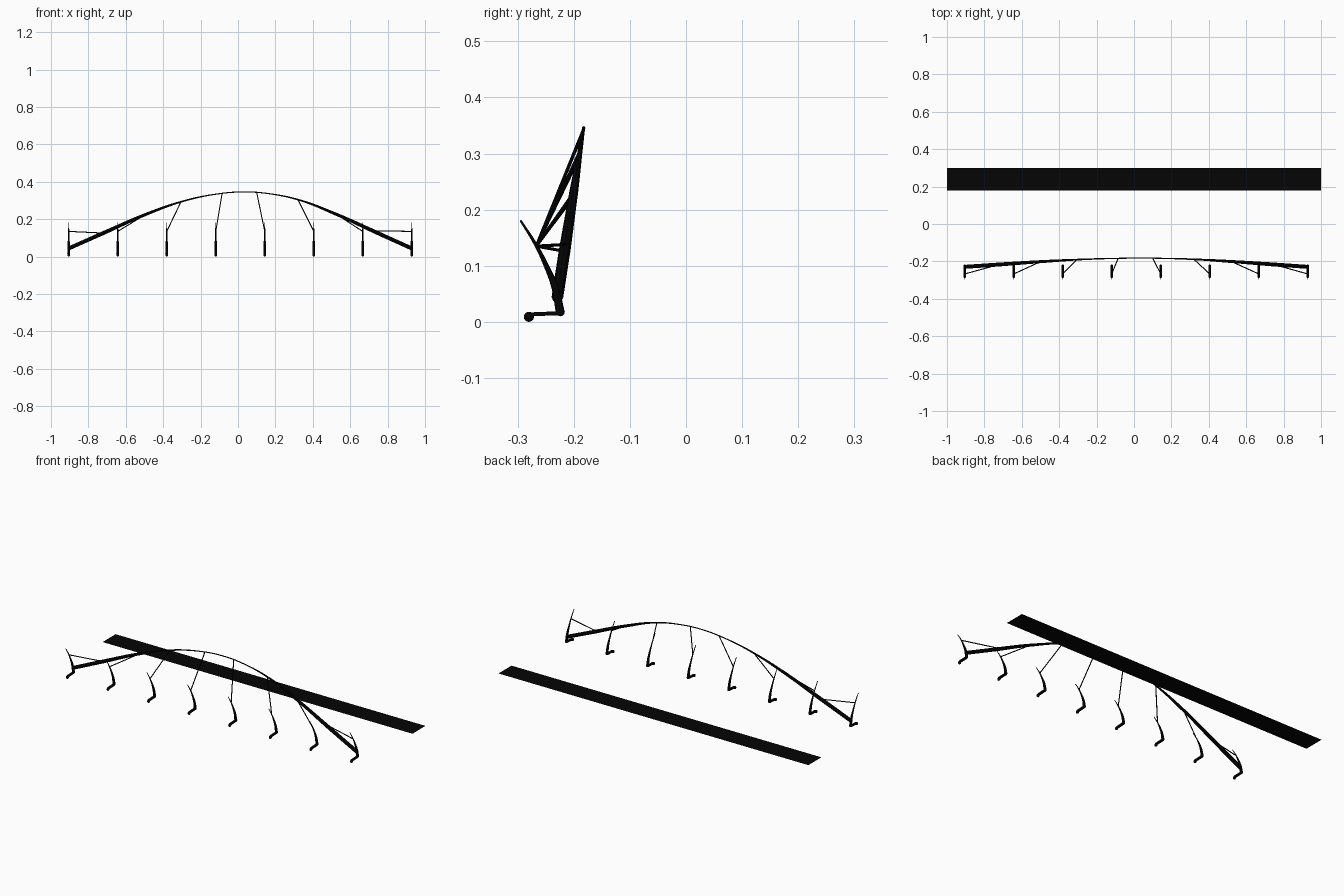
import bpy

cube = bpy.data.objects.get("Cube")
if cube:
    bpy.data.objects.remove(cube, do_unlink=True)

COLOR = (0.0015, 0.0015, 0.0015, 1)
black = bpy.data.materials.new("black")
black.use_nodes = True
black.diffuse_color = COLOR
black.node_tree.nodes["Principled BSDF"].inputs["Base Color"].default_value = COLOR


def tube(name, points, smooth=False):
    """Round tapered tube through (x, y, z, radius) points, as a mesh."""
    curve = bpy.data.curves.new(name, 'CURVE')
    curve.dimensions = '3D'
    curve.bevel_depth = 1
    curve.bevel_resolution = 2
    curve.use_fill_caps = True
    curve.resolution_u = 6
    if smooth:
        spline = curve.splines.new('BEZIER')
        spline.bezier_points.add(len(points) - 1)
        for bp, p in zip(spline.bezier_points, points):
            bp.co, bp.radius = p[:3], p[3]
            bp.handle_left_type = bp.handle_right_type = 'AUTO'
    else:
        spline = curve.splines.new('POLY')
        spline.points.add(len(points) - 1)
        for sp, p in zip(spline.points, points):
            sp.co, sp.radius = (*p[:3], 1), p[3]
    obj = bpy.data.objects.new(name, curve)
    bpy.context.collection.objects.link(obj)
    bpy.ops.object.select_all(action='DESELECT')
    obj.select_set(True)
    bpy.context.view_layer.objects.active = obj
    bpy.ops.object.convert(target='MESH')
    obj = bpy.context.object
    obj.data.materials.clear()
    obj.data.materials.append(black)
    bpy.ops.object.shade_smooth_by_angle()


def ball(name, loc, scale):
    bpy.ops.mesh.primitive_uv_sphere_add(segments=12, ring_count=8, location=loc)
    obj = bpy.context.object
    obj.name = name
    obj.scale = scale
    obj.data.materials.append(black)
    bpy.ops.object.shade_smooth_by_angle()


def box(name, loc, size, tilt):
    bpy.ops.mesh.primitive_cube_add(size=1, location=loc, rotation=(tilt, 0, 0))
    obj = bpy.context.object
    obj.name = name
    obj.scale = size
    obj.data.materials.append(black)


# Flat strip behind the arch, just above the ground
bpy.ops.mesh.primitive_plane_add(size=1, location=(0, 0.24, 0.013))
strip = bpy.context.object
strip.name = "ground_strip"
strip.scale = (2, 0.12, 1)
strip.data.materials.append(black)

# Leaning arch, thick at its ends and slender at its crown
profile = [(-0.905, 0.044, 0.0105), (-0.72, 0.126, 0.0105), (-0.49, 0.227, 0.008),
           (-0.295, 0.296, 0.0045), (-0.125, 0.333, 0.003), (0.03, 0.346, 0.003),
           (0.17, 0.336, 0.003), (0.33, 0.302, 0.0045), (0.515, 0.231, 0.008),
           (0.745, 0.127, 0.0105), (0.929, 0.044, 0.0105)]
tube("arch", [(x, -0.236 + 0.155 * z, z, r) for x, z, r in profile], smooth=True)

# Curved posts with feet, each tied to the arch by a cable
stays = [(-0.72, 0.126), (-0.5, 0.222), (-0.305, 0.293), (-0.085, 0.338),
         (0.1, 0.343), (0.32, 0.305), (0.52, 0.23), (0.74, 0.138)]
for i, (sx, sz) in enumerate(stays):
    x = -0.905 + 0.262 * i
    n = i + 1
    tube(f"post_{n}", [(x, -0.224, 0.016, 0.008), (x, -0.233, 0.06, 0.0065),
                       (x, -0.249, 0.1, 0.0045), (x, -0.268, 0.138, 0.003),
                       (x, -0.295, 0.181, 0.0018)], smooth=True)
    box(f"foot_{n}", (x, -0.251, 0.0145), (0.014, 0.054, 0.007), 0.04)
    ball(f"heel_joint_{n}", (x, -0.224, 0.018), (0.008, 0.008, 0.008))
    ball(f"foot_tip_{n}", (x, -0.28, 0.009), (0.008, 0.009, 0.009))
    tube(f"cable_{n}", [(x, -0.267, 0.135, 0.0028), (sx, -0.236 + 0.155 * sz, sz, 0.0028)])
